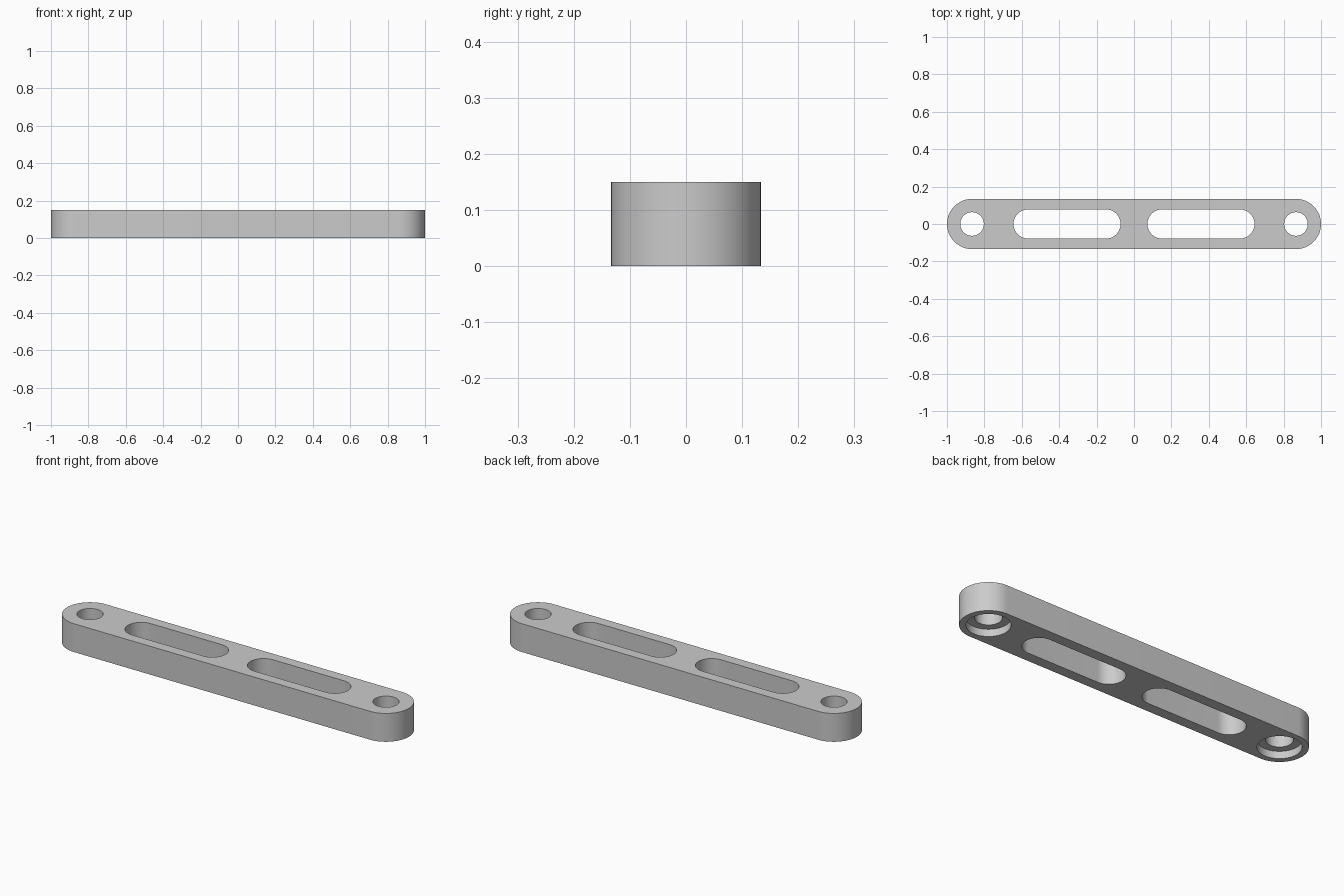
import bpy
import bmesh
from math import cos, sin, pi, radians

HEIGHT = 0.15
HALF_WIDTH = 0.134
END_X = 1 - HALF_WIDTH      # centre of the rounded ends and bolt holes
STEPS = 40                  # segments per half circle

cube = bpy.data.objects.get("Cube")
if cube:
    bpy.data.objects.remove(cube, do_unlink=True)

metal = bpy.data.materials.new("light_grey_metal")
metal.use_nodes = True
grey = (0.6, 0.6, 0.6, 1)
metal.diffuse_color = grey
metal.node_tree.nodes["Principled BSDF"].inputs["Base Color"].default_value = grey


def rounded_prism(name, x, half_span, radius, z0, z1):
    """Upright prism: a stadium outline, or a circle when half_span is 0."""
    outline = []
    for side in (1, -1):
        start = -side * pi / 2
        last = STEPS + 1 if half_span else STEPS
        for i in range(last):
            a = start + pi * i / STEPS
            outline.append((x + side * half_span + radius * cos(a), radius * sin(a), z0))
    bm = bmesh.new()
    base = bm.faces.new([bm.verts.new(p) for p in outline])
    top = bmesh.ops.extrude_face_region(bm, geom=[base])["geom"]
    bmesh.ops.translate(bm, vec=(0, 0, z1 - z0),
                        verts=[v for v in top if isinstance(v, bmesh.types.BMVert)])
    bmesh.ops.recalc_face_normals(bm, faces=bm.faces)
    mesh = bpy.data.meshes.new(name)
    bm.to_mesh(mesh)
    bm.free()
    mesh.materials.append(metal)
    obj = bpy.data.objects.new(name, mesh)
    bpy.context.collection.objects.link(obj)
    return obj


# Bar with fully rounded ends
bar = rounded_prism("link_bar", 0, END_X, HALF_WIDTH, 0, HEIGHT)

# Cutters: long slots, through holes and counterbores on the underside
cutters = []
for side, label in ((1, "left"), (-1, "right")):
    cutters += [
        rounded_prism(label + "_slot_cutter", side * 0.358, 0.208, 0.078, -0.1, 0.3),
        rounded_prism(label + "_hole_cutter", side * END_X, 0, 0.063, -0.1, 0.3),
        rounded_prism(label + "_counterbore_cutter", side * END_X, 0, 0.103, -0.1, 0.038),
    ]
for cutter in cutters:
    cutter.hide_render = True
    mod = bar.modifiers.new(cutter.name, "BOOLEAN")
    mod.operation = "DIFFERENCE"
    mod.solver = "EXACT"
    mod.object = cutter

# Bake the cuts and drop the cutters
bpy.context.view_layer.update()
graph = bpy.context.evaluated_depsgraph_get()
cut_mesh = bpy.data.meshes.new_from_object(bar.evaluated_get(graph))
bar.modifiers.clear()
bar.data = cut_mesh
cut_mesh.name = "link_bar"
for cutter in cutters:
    bpy.data.objects.remove(cutter, do_unlink=True)

# Single colour, smooth walls with crisp rims
cut_mesh.materials.clear()
cut_mesh.materials.append(metal)
for face in cut_mesh.polygons:
    face.material_index = 0
bpy.ops.object.select_all(action="DESELECT")
bar.select_set(True)
bpy.context.view_layer.objects.active = bar
bpy.ops.object.shade_smooth_by_angle(angle=radians(30))
